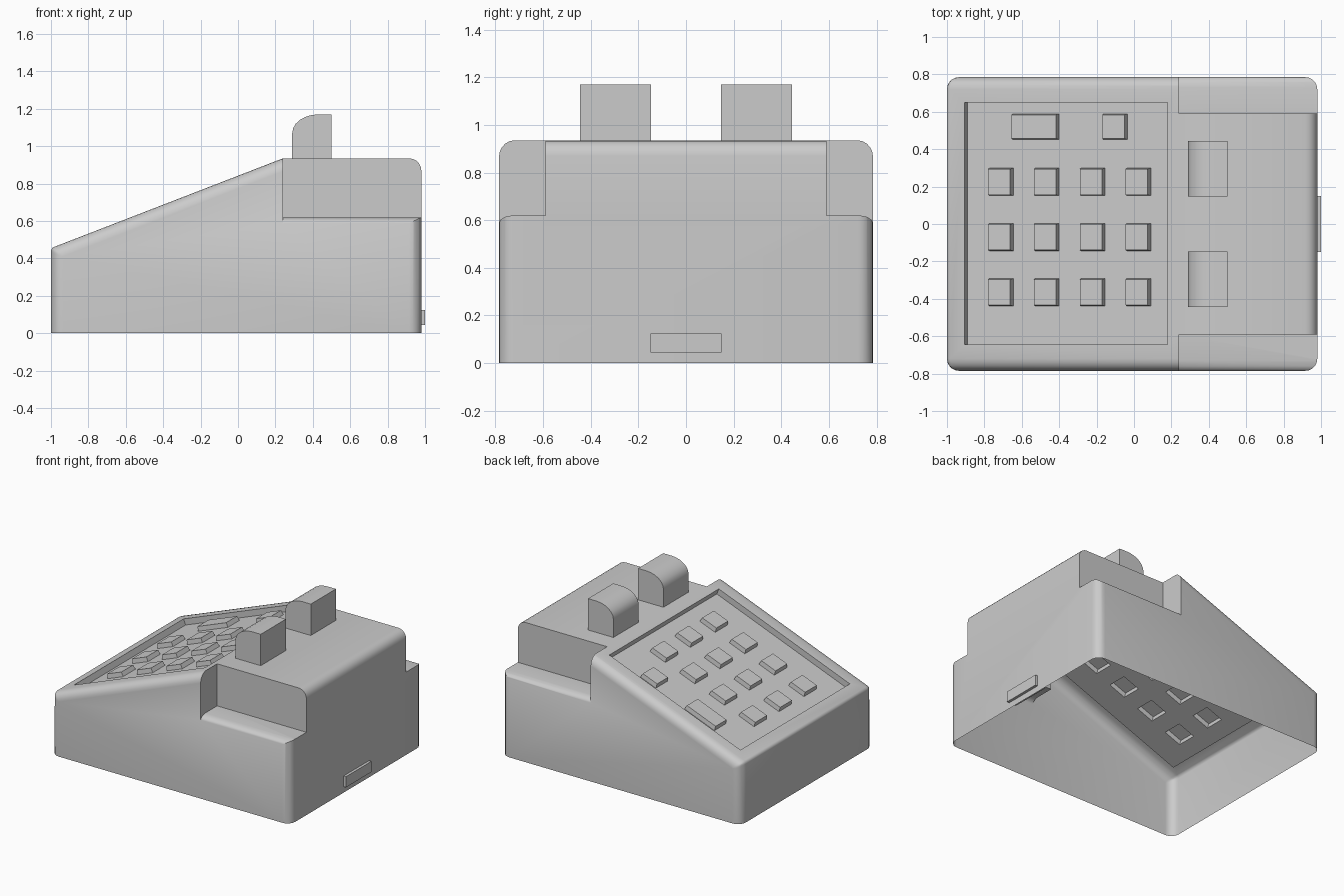
import bpy, bmesh, math
from mathutils import Vector

cube = bpy.data.objects.get("Cube")
if cube:
    bpy.data.objects.remove(cube, do_unlink=True)

grey = bpy.data.materials.new("light grey plastic")
grey.use_nodes = True
COLOUR = (0.6, 0.6, 0.6, 1)
grey.diffuse_color = COLOUR
grey.node_tree.nodes["Principled BSDF"].inputs["Base Color"].default_value = COLOUR

HALF = 0.785                       # half width of the housing
LOW, HIGH, CREST = 0.455, 0.935, 0.24
SLOPE = math.atan2(HIGH - LOW, CREST + 1)
NORMAL = Vector((-math.sin(SLOPE), 0, math.cos(SLOPE)))
RECESS = 0.045                     # depth of the key panel


def finish(name, bm):
    bmesh.ops.recalc_face_normals(bm, faces=bm.faces)
    mesh = bpy.data.meshes.new(name)
    bm.to_mesh(mesh)
    bm.free()
    mesh.materials.append(grey)
    obj = bpy.data.objects.new(name, mesh)
    bpy.context.collection.objects.link(obj)
    return obj


def activate(obj):
    bpy.ops.object.select_all(action='DESELECT')
    obj.select_set(True)
    bpy.context.view_layer.objects.active = obj


def add_prism(bm, points, axis, start, end):
    """Extrude a closed profile along x (points are y, z) or y (points are x, z)."""
    def place(a, b):
        return (start, a, b) if axis == 'x' else (a, start, b)
    face = bm.faces.new([bm.verts.new(place(a, b)) for a, b in points])
    moved = bmesh.ops.extrude_face_region(bm, geom=[face])
    step = (end - start, 0, 0) if axis == 'x' else (0, end - start, 0)
    bmesh.ops.translate(bm, vec=step,
                        verts=[g for g in moved["geom"] if isinstance(g, bmesh.types.BMVert)])


def add_slab(bm, x, y, h, taper=0.0):
    """Box lying on the sloped face: x and y ranges, h is height above the slope."""
    for v in bmesh.ops.create_cube(bm, size=2)["verts"]:
        sx, sy, sz = (1 if c > 0 else 0 for c in v.co)
        inset = taper * sz
        px = x[sx] + inset * (1 - 2 * sx)
        py = y[sy] + inset * (1 - 2 * sy)
        base = Vector((px, py, LOW + (px + 1) * math.tan(SLOPE)))
        v.co = base + NORMAL * h[sz]


def apply_boolean(target, tool, operation):
    tool.hide_render = True
    mod = target.modifiers.new("cut", 'BOOLEAN')
    mod.object, mod.operation, mod.solver = tool, operation, 'EXACT'
    activate(target)
    bpy.ops.object.modifier_apply(modifier=mod.name)
    bpy.data.objects.remove(tool, do_unlink=True)


# Housing: sloped wedge with a tall back block and rounded edges
bm = bmesh.new()
add_prism(bm, [(-1, 0), (-1, LOW), (CREST, HIGH), (0.98, HIGH), (0.98, 0)], 'y', -HALF, HALF)
weights = bm.edges.layers.float.new("bevel_weight_edge")
for e in bm.edges:
    a, b = (v.co for v in e.verts)
    across = abs(a.y - b.y) > 0.1
    if max(a.z, b.z) < 0.01 or (across and abs(a.x - CREST) < 0.01):
        continue
    e[weights] = 0.25 if across and a.x < 0 else 1
housing = finish("housing", bm)
bevel = housing.modifiers.new("rounding", 'BEVEL')
bevel.limit_method = 'WEIGHT'
bevel.width, bevel.segments = 0.065, 5
activate(housing)
bpy.ops.object.modifier_apply(modifier=bevel.name)

# Side ledges and recessed key panel
bm = bmesh.new()
ledge = [(0.59, 1.2), (0.59, 0.62), (0.73, 0.62), (0.76, 0.614), (0.778, 0.602),
         (0.787, 0.585), (0.9, 0.585), (0.9, 1.2)]
for side in (-1, 1):
    add_prism(bm, [(side * y, z) for y, z in ledge], 'x', CREST, 1.1)
add_slab(bm, (-0.906, 0.18), (-0.645, 0.65), (-RECESS, 0.1))
apply_boolean(housing, finish("cutter", bm), 'DIFFERENCE')

# Keys: a grid of twelve plus one wide and one narrow key
keys = [((-0.79 + 0.245 * i, -0.66 + 0.245 * i), (-0.44 + 0.295 * j, -0.29 + 0.295 * j))
        for i in range(4) for j in range(3)]
keys += [((-0.665, -0.415), (0.45, 0.59)), ((-0.18, -0.05), (0.45, 0.59))]
bm = bmesh.new()
for x, y in keys:
    add_slab(bm, x, y, (-RECESS - 0.01, -0.012), 0.006)
apply_boolean(housing, finish("keys", bm), 'UNION')

# Open underside
bm = bmesh.new()
bm.from_mesh(housing.data)
bottom = [f for f in bm.faces if all(v.co.z < 0.001 for v in f.verts)]
bmesh.ops.delete(bm, geom=bottom, context='FACES')
bm.to_mesh(housing.data)
bm.free()

# Handset prongs with one rounded upper edge
arc = [math.radians(15 * i) for i in range(7)]
prong = [(0.29, HIGH - 0.002)]
prong += [(0.43 - 0.14 * math.cos(t), 1.07 + 0.1 * math.sin(t)) for t in arc]
prong += [(0.5, 1.17), (0.5, HIGH - 0.002)]
prongs = []
for name, side in (("right_prong", -1), ("left_prong", 1)):
    bm = bmesh.new()
    add_prism(bm, prong, 'y', side * 0.147, side * 0.445)
    prongs.append(finish(name, bm))

# Cable socket through the back wall
bm = bmesh.new()
add_prism(bm, [(-0.15, 0.045), (0.15, 0.045), (0.15, 0.125), (-0.15, 0.125)], 'x', 0.92, 1.0)
socket = finish("cable_socket", bm)

for obj in [housing, socket] + prongs:
    activate(obj)
    bpy.ops.object.shade_smooth_by_angle(angle=math.radians(35))
